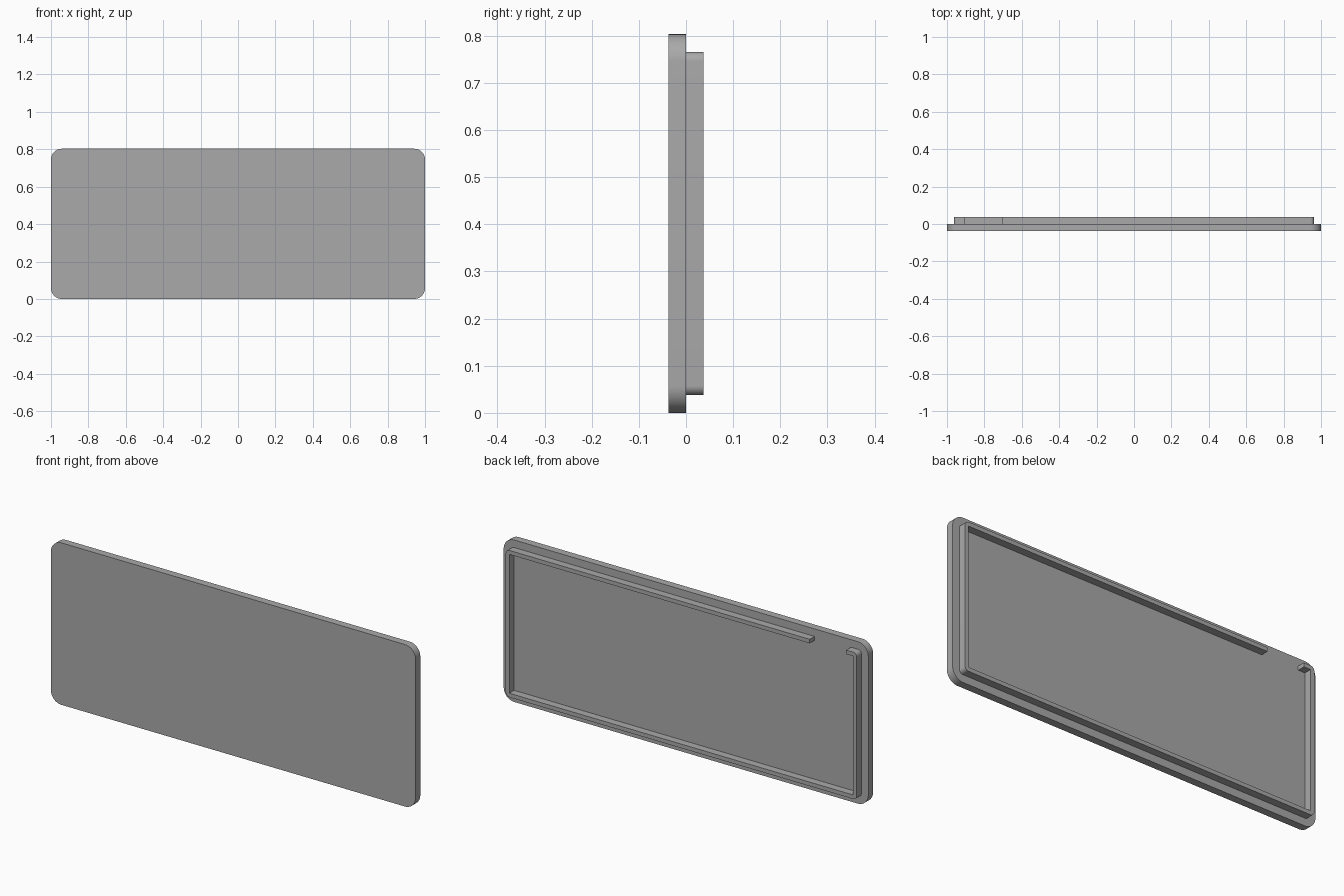
import bpy, bmesh
from math import pi, sin, cos

if "Cube" in bpy.data.objects:
    bpy.data.objects.remove(bpy.data.objects["Cube"], do_unlink=True)

HEIGHT = 0.803      # panel height
DEPTH = 0.0375      # depth of the panel, and of the lip behind it
MARGIN = 0.0375     # set-back of the lip from the panel edge
WALL = 0.02         # lip wall thickness
GAP = (-0.905, -0.705)  # opening in the top of the lip

grey = bpy.data.materials.new("plain_grey")
grey.use_nodes = True
colour = (0.4, 0.4, 0.4, 1)
grey.diffuse_color = colour
grey.node_tree.nodes["Principled BSDF"].inputs["Base Color"].default_value = colour


def arc(cx, cz, r, start, steps=12):
    """Quarter circle, counter-clockwise in x and z."""
    angles = [start + pi / 2 * i / steps for i in range(steps + 1)]
    return [(cx + r * cos(a), cz + r * sin(a)) for a in angles]


def extrude_outline(name, outline, y0, y1):
    """Solid from an outline in x and z, running from y0 to y1."""
    bm = bmesh.new()
    face = bm.faces.new([bm.verts.new((x, y0, z)) for x, z in outline])
    new = bmesh.ops.extrude_face_region(bm, geom=[face])["geom"]
    verts = [v for v in new if isinstance(v, bmesh.types.BMVert)]
    bmesh.ops.translate(bm, verts=verts, vec=(0, y1 - y0, 0))
    bmesh.ops.recalc_face_normals(bm, faces=bm.faces)
    mesh = bpy.data.meshes.new(name)
    bm.to_mesh(mesh)
    bm.free()
    mesh.materials.append(grey)
    obj = bpy.data.objects.new(name, mesh)
    bpy.context.collection.objects.link(obj)
    bpy.ops.object.select_all(action="DESELECT")
    obj.select_set(True)
    bpy.context.view_layer.objects.active = obj
    bpy.ops.object.shade_smooth_by_angle(angle=pi / 6)
    return obj


def corners(inset, r):
    """Four rounded corners from top left round to top right."""
    x, low, high = 1 - inset - r, inset + r, HEIGHT - inset - r
    return (arc(-x, high, r, pi / 2) + arc(-x, low, r, pi)
            + arc(x, low, r, 1.5 * pi) + arc(x, high, r, 0))


# Front panel with rounded corners
extrude_outline("front_panel", corners(0, 0.058), -DEPTH, 0)

# Raised lip: one open loop, broken by the gap near the top corner
top = HEIGHT - MARGIN
inner = MARGIN + WALL
ix, iz = 1 - inner, HEIGHT - inner
lip = [(GAP[0], top)] + corners(MARGIN, WALL) + [(GAP[1], top)]
lip += [(GAP[1], iz), (ix, iz), (ix, inner), (-ix, inner), (-ix, iz), (GAP[0], iz)]
extrude_outline("back_lip", lip, 0, DEPTH)
